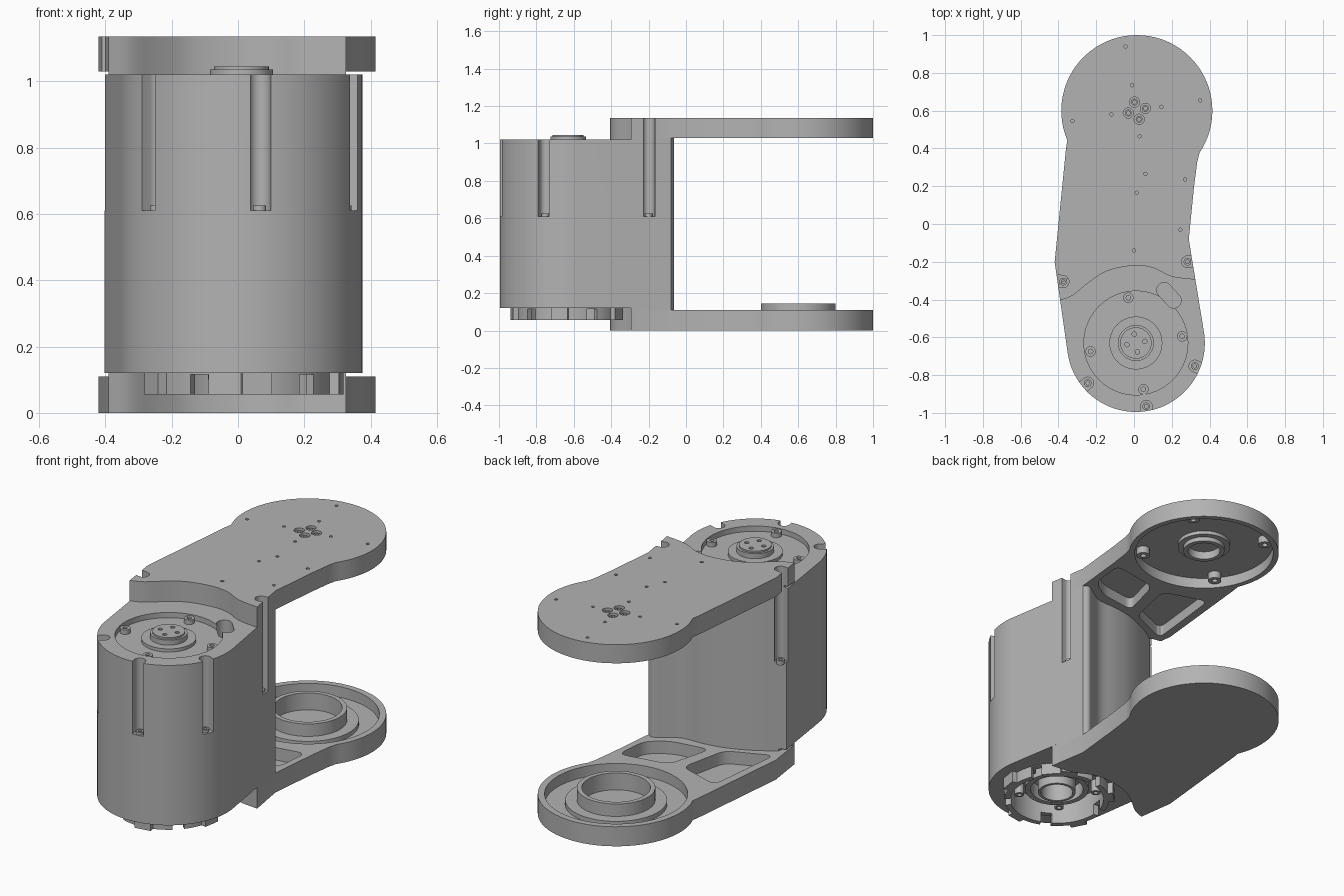
import bpy, bmesh
from math import sin, cos, radians, atan2, pi
from mathutils import Vector

cube = bpy.data.objects.get("Cube")
if cube:
    bpy.data.objects.remove(cube, do_unlink=True)

grey = bpy.data.materials.new("plain grey")
grey.use_nodes = True
grey.diffuse_color = (0.45, 0.45, 0.45, 1)
grey.node_tree.nodes["Principled BSDF"].inputs["Base Color"].default_value = (0.45, 0.45, 0.45, 1)

MOTOR = Vector((0.01, -0.63))    # axis of the drive housing
JOINT = Vector((0.015, 0.6))     # axis of the far joint


def arc(c, r, a0, a1, n=48):
    angles = [radians(a0 + (a1 - a0) * i / n) for i in range(n + 1)]
    return [(c[0] + r * cos(a), c[1] + r * sin(a)) for a in angles]


def circle(c, r, n=64):
    return arc(c, r, 0, 360, n)[:-1]


def rounded(corners, r, n=6):
    """Round every corner of a polygon with a quadratic curve."""
    out = []
    for i, p in enumerate(corners):
        p = Vector(p)
        a = p + (Vector(corners[i - 1]) - p).normalized() * r
        b = p + (Vector(corners[(i + 1) % len(corners)]) - p).normalized() * r
        for k in range(n + 1):
            t = k / n
            out.append(tuple(a * (1 - t) ** 2 + p * 2 * t * (1 - t) + b * t * t))
    return out


def smooth_path(pts, n=4):
    """Catmull-Rom curve through the points."""
    p = [Vector(v) for v in pts]
    p = [2 * p[0] - p[1]] + p + [2 * p[-1] - p[-2]]
    out = []
    for a, b, c, d in zip(p, p[1:], p[2:], p[3:]):
        for k in range(n):
            t = k / n
            out.append(tuple(0.5 * (2 * b + (c - a) * t + (2 * a - 5 * b + 4 * c - d) * t * t
                                    + (3 * b - a - 3 * c + d) * t ** 3)))
    return out + [tuple(p[-2])]


def prism(name, pts, z0, z1):
    bm = bmesh.new()
    face = bm.faces.new([bm.verts.new((x, y, z0)) for x, y in pts])
    top = bmesh.ops.extrude_face_region(bm, geom=[face])["geom"]
    verts = [v for v in top if isinstance(v, bmesh.types.BMVert)]
    bmesh.ops.translate(bm, verts=verts, vec=(0, 0, z1 - z0))
    bmesh.ops.recalc_face_normals(bm, faces=bm.faces)
    mesh = bpy.data.meshes.new(name)
    bm.to_mesh(mesh)
    bm.free()
    mesh.materials.append(grey)
    ob = bpy.data.objects.new(name, mesh)
    bpy.context.collection.objects.link(ob)
    return ob


def cut(ob, pts, z0, z1):
    cutter = prism("cutter", pts, z0, z1)
    mod = ob.modifiers.new("cut", "BOOLEAN")
    mod.operation, mod.solver, mod.object = "DIFFERENCE", "EXACT", cutter
    graph = bpy.context.evaluated_depsgraph_get()
    mesh = bpy.data.meshes.new_from_object(ob.evaluated_get(graph))
    ob.modifiers.clear()
    ob.data = mesh
    bpy.data.objects.remove(cutter, do_unlink=True)


def tube(name, c, r_out, r_in, z0, z1):
    ob = prism(name, circle(c, r_out), z0, z1)
    cut(ob, circle(c, r_in), z0 - 0.1, z1 + 0.1)
    return ob


def radial_box(c, angle, r0, r1, half):
    d = Vector((cos(angle), sin(angle)))
    s = Vector((-d.y, d.x)) * half
    c = Vector(c)
    return [tuple(v) for v in (c + d * r0 - s, c + d * r1 - s, c + d * r1 + s, c + d * r0 + s)]


def polar(c, r, angle):
    return (c[0] + r * cos(angle), c[1] + r * sin(angle))


# Shared plan outlines
front_edge = smooth_path([(-0.391, -0.405), (-0.32, -0.375), (-0.24, -0.31), (-0.14, -0.248),
                          (0, -0.22), (0.1, -0.232), (0.2, -0.278), (0.325, -0.295)])
arm_end = [(0.29, -0.08), (0.318, 0.2), (0.335, 0.33)] + arc(JOINT, 0.4, -34, 203) \
    + [(-0.36, 0.4), (-0.42, -0.2)]
back_wall = smooth_path([(0.29, -0.08), (0.255, -0.065), (0.2, -0.1), (0.12, -0.143),
                         (0, -0.15), (-0.12, -0.172), (-0.26, -0.23), (-0.403, -0.32)])
plate_outline = front_edge + arm_end
body_outline = arc(MOTOR, 0.365, 190, 368) + back_wall
pockets = [rounded([(-0.38, -0.24), (-0.14, -0.14), (-0.08, 0.14), (-0.33, 0.22)], 0.05),
           rounded([(-0.07, -0.11), (0.15, -0.08), (0.26, 0), (0.28, 0.2), (0, 0.15)], 0.05)]
bolts = [(-0.375, -0.305), (0.283, -0.2), (0.322, -0.752), (-0.245, -0.842), (0.065, -0.965)]

# Drive housing with recessed top and bottom
body = prism("drive_housing", body_outline, 0.12, 1.02)
cut(body, circle(MOTOR, 0.275), 0.99, 1.1)
cut(body, circle(MOTOR, 0.25), 0.0, 0.2)
cut(body, arc((0.16, -0.35), 0.04, 50, 230, 12) + arc((0.21, -0.405), 0.04, 230, 410, 12), 0.9, 1.1)

# Upper arm plate, hollow below
top_plate = prism("upper_arm", plate_outline, 1.03, 1.135)
prism("upper_bridge", front_edge + back_wall[:-1], 1.01, 1.04)
cut(top_plate, circle(JOINT, 0.37), 0.95, 1.09)
for p in pockets:
    cut(top_plate, p, 0.95, 1.09)
for i in range(4):
    seat = polar(JOINT, 0.047, radians(15 + 90 * i))
    cut(top_plate, circle(seat, 0.027, 24), 1.115, 1.2)
    tube("seat_rim", seat, 0.018, 0.01, 1.11, 1.125)
for p in [(-0.045, 0.94), (-0.01, 0.735), (0.145, 0.62), (0.35, 0.655), (-0.325, 0.545), (-0.12, 0.58),
          (0.03, 0.465), (0.06, 0.265), (0.27, 0.235), (0.015, 0.165), (0.245, -0.03), (0, -0.14)]:
    cut(top_plate, circle(p, 0.009, 12), 1.12, 1.2)
tube("upper_joint_collar", JOINT, 0.11, 0.085, 1.045, 1.1)
tube("upper_joint_step", JOINT, 0.14, 0.1, 1.07, 1.1)
for i in range(4):
    a = radians(40 + 90 * i)
    tube("upper_joint_lug", polar(JOINT, 0.33, a), 0.035, 0.015, 1.05, 1.1)

# Lower arm tray with bearing ring
tray = prism("lower_arm", plate_outline, 0, 0.11)
prism("lower_bridge", front_edge + back_wall[:-1], 0.1, 0.13)
cut(tray, circle(JOINT, 0.365), 0.05, 0.2)
for p in pockets:
    cut(tray, p, 0.04, 0.2)
tube("bearing_step", JOINT, 0.26, 0.18, 0.04, 0.075)
tube("bearing_ring", JOINT, 0.2, 0.175, 0.04, 0.145)

# Screw channels down the housing, open to the outside
bridge = bpy.data.objects["upper_bridge"]
for i, b in enumerate(bolts):
    outward = Vector(b) - MOTOR
    angle = [radians(170), radians(8)][i] if i < 2 else atan2(outward.y, outward.x)
    channel = arc(b, 0.031, angle * 180 / pi + 90, angle * 180 / pi + 270, 14)
    d = Vector((cos(angle), sin(angle))) * 0.12
    channel += [tuple(Vector(channel[-1]) + d), tuple(Vector(channel[0]) + d)]
    for ob in [body] + ([top_plate, bridge] if i < 2 else []):
        cut(ob, channel, 0.61, 1.3)
    tube("screw_head", b, 0.02, 0.01, 0.6, 0.625)

# Output hub on the housing top
prism("hub_base", circle(MOTOR, 0.14), 0.98, 1.008)
hub = prism("hub", circle(MOTOR, 0.095), 0.98, 1.036)
cap = prism("hub_cap", circle(MOTOR, 0.083), 1.02, 1.045)
for i in range(4):
    cut(cap, circle(polar(MOTOR, 0.048, radians(10 + 90 * i)), 0.012, 16), 1.037, 1.1)
for p in [(-0.03, -0.39), (0.255, -0.595), (-0.23, -0.675), (0.05, -0.875)]:
    tube("top_lug", p, 0.027, 0.012, 0.98, 1.015)

# Notched collar and inner rings under the housing
collar = tube("lower_collar", MOTOR, 0.28, 0.25, 0.055, 0.13)
for i in range(5):
    a = radians(-81 + 72 * i)
    prism("collar_tab", radial_box(MOTOR, a, 0.255, 0.305, 0.045), 0.055, 0.13)
    cut(collar, radial_box(MOTOR, a + radians(36), 0.2, 0.35, 0.03), 0.0, 0.115)
    tube("lower_lug", polar(MOTOR, 0.215, a + radians(20)), 0.025, 0.012, 0.13, 0.21)
tube("inner_ring", MOTOR, 0.17, 0.14, 0.12, 0.21)
tube("inner_hub", MOTOR, 0.1, 0.085, 0.1, 0.21)

# Smooth curved walls, keep machined edges crisp
bpy.ops.object.select_all(action="DESELECT")
for ob in bpy.context.collection.objects:
    if ob.type == "MESH":
        ob.select_set(True)
        bpy.context.view_layer.objects.active = ob
bpy.ops.object.shade_smooth_by_angle(angle=radians(30))
